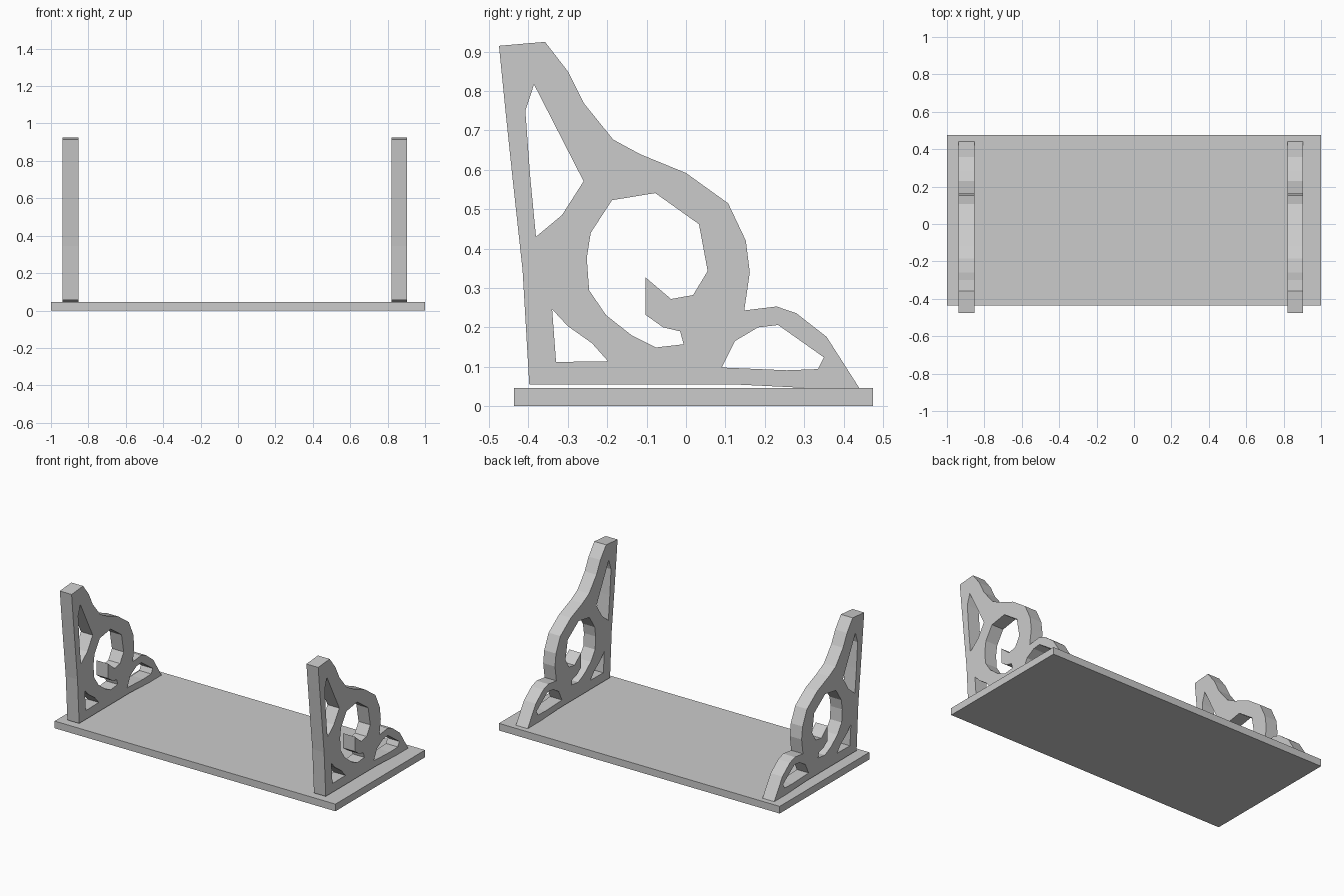
import bpy
import bmesh
from mathutils import Vector

default_cube = bpy.data.objects.get("Cube")
if default_cube:
    bpy.data.objects.remove(default_cube, do_unlink=True)

# One plain grey for the whole shelf
grey = bpy.data.materials.new("plain grey")
grey.use_nodes = True
colour = (0.6, 0.6, 0.6, 1)
grey.diffuse_color = colour
grey.node_tree.nodes["Principled BSDF"].inputs["Base Color"].default_value = colour


def add_object(name, mesh, location=(0, 0, 0)):
    part = bpy.data.objects.new(name, mesh)
    part.location = location
    bpy.context.scene.collection.objects.link(part)
    return part


def finish_mesh(name, bm):
    bmesh.ops.recalc_face_normals(bm, faces=bm.faces[:])
    mesh = bpy.data.meshes.new(name)
    bm.to_mesh(mesh)
    bm.free()
    mesh.materials.append(grey)
    return mesh


def board_mesh(name, low, high):
    """Rectangular board between two opposite corners."""
    low, high = Vector(low), Vector(high)
    bm = bmesh.new()
    bmesh.ops.create_cube(bm, size=1)
    bmesh.ops.scale(bm, vec=high - low, verts=bm.verts[:])
    bmesh.ops.translate(bm, vec=(low + high) / 2, verts=bm.verts[:])
    return finish_mesh(name, bm)


def fretwork_mesh(name, loops, thickness):
    """Flat panel with openings, cut in the YZ plane and centred in X."""
    bm = bmesh.new()
    edges = []
    for loop in loops:
        verts = [bm.verts.new((-thickness / 2, y, z)) for y, z in loop]
        for start, end in zip(verts, verts[1:] + verts[:1]):
            edges.append(bm.edges.new((start, end)))
    bmesh.ops.triangle_fill(bm, edges=edges, use_beauty=True, normal=(1, 0, 0))
    extruded = bmesh.ops.extrude_face_region(bm, geom=bm.faces[:], use_keep_orig=True)
    moved = [item for item in extruded["geom"] if isinstance(item, bmesh.types.BMVert)]
    bmesh.ops.translate(bm, vec=(thickness, 0, 0), verts=moved)
    return finish_mesh(name, bm)


# Bracket silhouette: upright tip, round body, curled foot
outline = [
    (-.475, .915), (-.358, .925), (-.30, .85), (-.26, .77), (-.185, .677),
    (-.117, .64), (0, .592), (.107, .515), (.152, .42), (.162, .34),
    (.148, .243), (.23, .253), (.28, .236), (.357, .176), (.44, .046),
    (.31, .046), (.125, .055), (-.398, .055), (-.415, .345),
    (-.44, .575), (-.46, .765),
]

# Openings: tall slot, round scroll, back corner and foot
tall_slot = [
    (-.386, .817), (-.26, .571), (-.315, .485), (-.381, .43),
    (-.396, .586), (-.408, .75),
]
scroll = [
    (-.078, .541), (.033, .462), (.055, .343), (.018, .282), (-.038, .272),
    (-.103, .327), (-.103, .232), (-.058, .2), (-.015, .19), (-.006, .157),
    (-.076, .149), (-.137, .179), (-.203, .231), (-.246, .294),
    (-.252, .376), (-.242, .44), (-.188, .523),
]
corner_opening = [
    (-.34, .246), (-.3, .203), (-.239, .16), (-.198, .114), (-.33, .112),
]
foot_opening = [
    (.183, .2), (.234, .206), (.35, .124), (.335, .094), (.256, .091),
    (.091, .098), (.124, .165),
]

# Shelf board
add_object("shelf_board", board_mesh("shelf_board", (-1, -.437, 0), (1, .475, .046)))

# Pair of identical brackets near the ends of the board
bracket = fretwork_mesh(
    "bracket", [outline, tall_slot, scroll, corner_opening, foot_opening], .084)
for side, x in (("right", -.895), ("left", .862)):
    add_object(side + "_bracket", bracket, (x, 0, 0))
